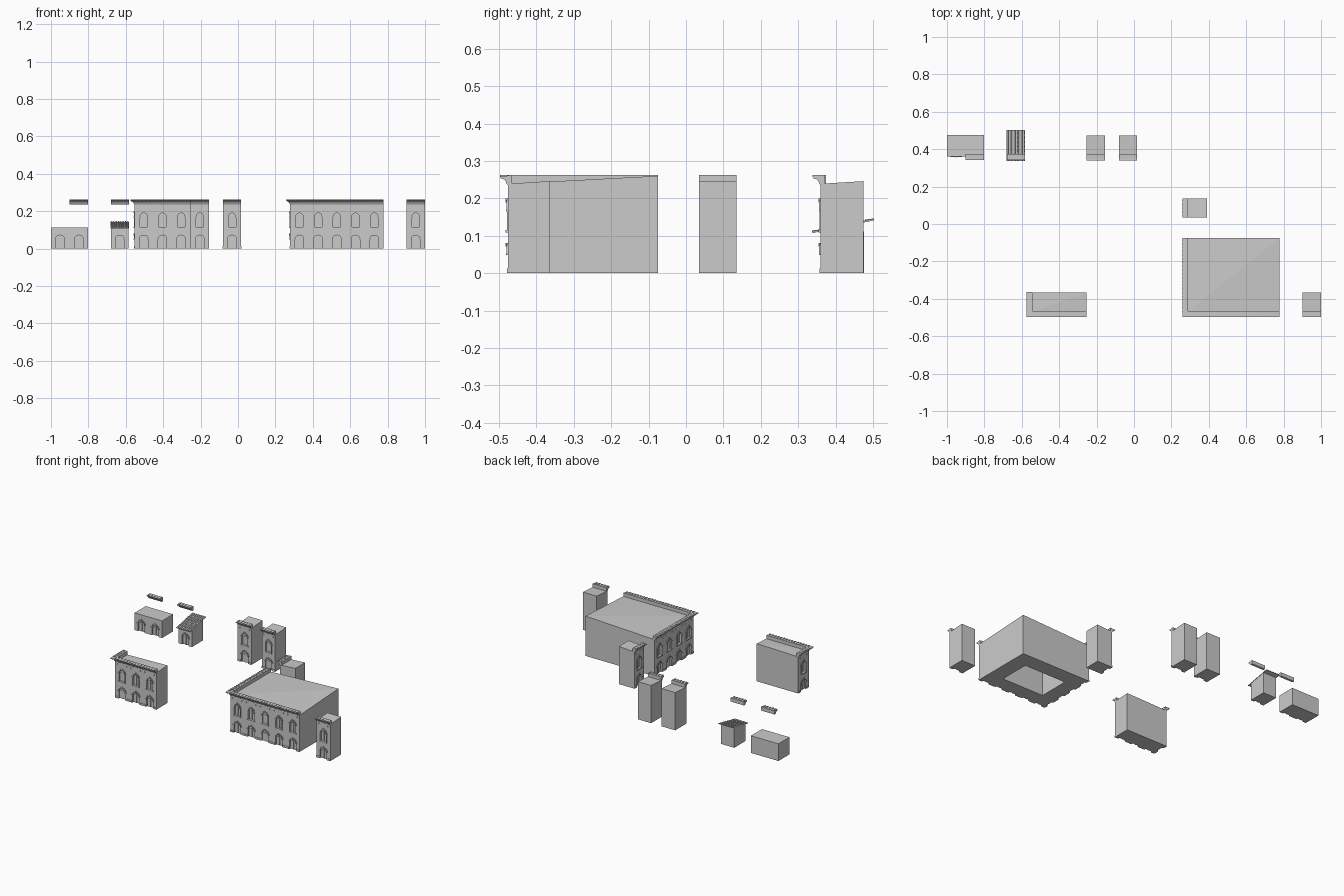
import bpy, bmesh, math
from mathutils import Vector

if "Cube" in bpy.data.objects:
    bpy.data.objects.remove(bpy.data.objects["Cube"])

D = 0.009          # window recess depth
WALL_TOP = 0.239


def finish(name, bm, smooth=False):
    bmesh.ops.recalc_face_normals(bm, faces=bm.faces)
    me = bpy.data.meshes.new(name)
    bm.to_mesh(me)
    bm.free()
    ob = bpy.data.objects.new(name, me)
    bpy.context.collection.objects.link(ob)
    if smooth:
        bpy.context.view_layer.objects.active = ob
        ob.select_set(True)
        bpy.ops.object.shade_smooth_by_angle(angle=math.radians(35))
        ob.select_set(False)
    return ob


def loft(bm, rings, closed=True):
    vr = [[bm.verts.new(p) for p in r] for r in rings]
    n = len(vr[0])
    for a, b in zip(vr, vr[1:]):
        for i in range(n):
            j = (i + 1) % n
            bm.faces.new((a[i], a[j], b[j], b[i]))
    if closed:
        bm.faces.new(vr[0][::-1])
        bm.faces.new(vr[-1])


class Facade:
    """Wall plane: u runs along it, d points outward."""
    def __init__(self, origin, side):
        self.o = Vector((*origin, 0))
        self.u = Vector((1, 0, 0)) if side == "front" else Vector((0, 1, 0))
        self.d = Vector((0, -1, 0)) if side == "front" else Vector((-1, 0, 0))

    def prism(self, bm, pts, d0, d1):
        loft(bm, [[self.o + self.u * u + self.d * d + Vector((0, 0, z)) for u, z in pts]
                  for d in (d0, d1)])

    def box(self, bm, u0, u1, z0, z1, d0, d1):
        self.prism(bm, [(u0, z0), (u1, z0), (u1, z1), (u0, z1)], d0, d1)


def arc(c, spring, r, rise, n=10):
    return [(c + r * math.cos(math.pi * i / n), spring + rise * math.sin(math.pi * i / n))
            for i in range(n + 1)]


def opening(f, cut, trim, c, z0, spring, r, rise, upper):
    # arched recess
    f.prism(cut, [(c - r, z0), (c + r, z0)] + arc(c, spring, r, rise), -D, 0.02)
    # arch moulding
    t = 0.006
    inner = arc(c, spring, r, rise)
    outer = arc(c, spring, r + t, rise + t)
    f.prism(trim, outer + inner[::-1], -0.002, 0.004)
    f.box(trim, c - 0.003, c + 0.003, spring + rise - 0.001, spring + rise + 0.009, -0.002, 0.006)
    for s in (-1, 1):
        a = c + s * (r + t / 2)
        f.box(trim, a - 0.005, a + 0.005, spring - 0.005, spring + 0.001, -0.002, 0.005)
        if upper:
            f.box(trim, a - 0.002, a + 0.002, z0, spring, -0.002, 0.003)
    # mullion and rail
    f.box(trim, c - 0.0015, c + 0.0015, max(z0, 0), spring + rise * 0.95, -D - 0.001, -D + 0.003)
    f.box(trim, c - r, c + r, spring - 0.002, spring + 0.001, -D - 0.001, -D + 0.003)
    if upper:
        f.box(trim, c - r - 0.007, c + r + 0.007, z0 - 0.006, z0, -0.002, 0.006)


def bays(f, cut, trim, n, floors=2):
    for i in range(n):
        c = 0.1 * i + 0.05
        opening(f, cut, trim, c, -0.02, 0.053, 0.023, 0.019, False)
        if floors == 2:
            opening(f, cut, trim, c, 0.115, 0.17, 0.02, 0.02, True)
            for s in (-1, 1):      # small wall vents
                f.box(cut, c + s * 0.034 - 0.003, c + s * 0.034 + 0.003, 0.218, 0.225, -0.005, 0.02)
    if floors == 2:                # base plinth between the openings
        for i in range(n):
            for a, b in ((0, 0.022), (0.078, 0.1)):
                f.box(trim, 0.1 * i + a, 0.1 * i + b, 0, 0.012, -0.002, 0.003)


def carve(ob, cut):
    c = finish("cutter", cut)
    c.hide_render = True
    m = ob.modifiers.new("openings", "BOOLEAN")
    m.operation, m.object, m.solver = "DIFFERENCE", c, "EXACT"
    dg = bpy.context.evaluated_depsgraph_get()
    me = bpy.data.meshes.new_from_object(ob.evaluated_get(dg))
    ob.modifiers.clear()
    ob.data = me
    bpy.data.objects.remove(c)


def cornice(name, path):
    """path: list of ((x, y), outward vector); cove profile swept along it."""
    prof = [(-0.011, 0.238), (0.001, 0.236), (0.004, 0.240), (0.006, 0.246), (0.011, 0.251),
            (0.018, 0.253), (0.021, 0.256), (0.021, 0.260), (0.012, 0.2585),
            (-0.004, 0.262), (-0.011, 0.262)]
    bm = bmesh.new()
    loft(bm, [[(p[0] + o[0] * d, p[1] + o[1] * d, z) for d, z in prof] for p, o in path])
    # small ridge tiles along the top
    for (p, _), (q, _) in zip(path, path[1:]):
        front = abs(p[1] - q[1]) < 1e-6
        f = Facade((min(p[0], q[0]), min(p[1], q[1])), "front" if front else "left")
        n = round((Vector(p) - Vector(q)).length / 0.02)
        for i in range(n):
            f.box(bm, 0.02 * i + 0.007, 0.02 * i + 0.012, 0.257, 0.2625, -0.008, 0.0215)
    finish(name, bm, True)


def block(name, x0, x1, y0, y1, front=0, left=0, tops=None, floors=2, hollow=False, top_cornice=True):
    # walls with a slightly pitched top; tops = front-left, front-right, back-right, back-left
    h = tops or (WALL_TOP, WALL_TOP, 0.246, 0.246)
    xy = [(x0, y0), (x1, y0), (x1, y1), (x0, y1)]
    bm = bmesh.new()
    lo = [bm.verts.new((*p, 0)) for p in xy]
    hi = [bm.verts.new((*p, z)) for p, z in zip(xy, h)]
    bm.faces.new(lo[::-1])
    for i in range(4):
        j = (i + 1) % 4
        bm.faces.new((lo[i], lo[j], hi[j], hi[i]))
    bm.faces.new((hi[0], hi[1], hi[2]))
    bm.faces.new((hi[0], hi[2], hi[3]))
    ob = finish(name + "_walls", bm)
    cut, trim = bmesh.new(), bmesh.new()
    if front:
        bays(Facade((x0 + (x1 - x0 - 0.1 * front) / 2, y0), "front"), cut, trim, front, floors)
    if left:
        bays(Facade((x0, y0 + (y1 - y0 - 0.1 * left) / 2), "left"), cut, trim, left, floors)
    if hollow:                     # open core seen from below
        Facade((x0, y0), "front").box(cut, 0.1, x1 - x0 - 0.1, -0.05, 0.234, -0.1, -(y1 - y0 - 0.1))
    carve(ob, cut)
    finish(name + "_trim", trim)
    if top_cornice:
        path = []
        if left:
            path += [((x0, y1), (-1, 0))]
            path += [((x0, y0), (-1, -1) if front else (-1, 0))]
        if front:
            path += ([] if left else [((x0, y0), (0, -1))]) + [((x1, y0), (0, -1))]
        cornice(name + "_cornice", path)


# main two-street building and corner house
T = WALL_TOP
block("main_building", 0.279, 0.778, -0.476, -0.075, 5, 4, (T, T, 0.26, T), hollow=True)
block("corner_house", -0.553, -0.255, -0.476, -0.365, 3, 1, (T, T, 0.246, T))
# single-bay sections
block("right_tower", 0.9, 1.0, -0.476, -0.365, 1)
block("rear_tower_a", -0.254, -0.154, 0.36, 0.474, 1)
block("rear_tower_b", -0.08, 0.016, 0.36, 0.474, 1)
block("side_tower", 0.279, 0.39, 0.035, 0.135, 0, 1, (T, 0.246, 0.246, T))
# low sections with detached cornices above
block("low_shop", -1.0, -0.802, 0.362, 0.476, 2, 0, (0.112,) * 4, 1, top_cornice=False)
block("tiled_hut", -0.68, -0.585, 0.36, 0.474, 1, 0, (0.111, 0.111, 0.136, 0.136), 1, top_cornice=False)
for name, x in (("shop_cornice", -0.9), ("hut_cornice", -0.68)):
    cornice(name, [((x, 0.363), (0, -1)), ((x + 0.098, 0.363), (0, -1))])

# pitched roof of overlapping half-round tiles
bm = bmesh.new()
Y0, Y1, Z0, Z1 = 0.337, 0.502, 0.107, 0.141
X0, X1, COLS, ROWS = -0.683, -0.583, 8, 7
slope = lambda t: (Y0 + (Y1 - Y0) * t, Z0 + (Z1 - Z0) * t)
rings = []
for x in (X0, X1):
    (ya, za), (yb, zb) = slope(0), slope(1)
    rings.append([(x, ya, za), (x, yb, zb), (x, yb, zb + 0.002), (x, ya, za + 0.002)])
loft(bm, rings)
w = (X1 - X0) / COLS
for c in range(COLS):
    xc = X0 + (c + 0.5) * w
    for r in range(ROWS):
        ends = []
        for t, lift in ((r / ROWS, 0.002), ((r + 1) / ROWS, 0.0)):
            y, z = slope(t)
            ends.append([(xc + px, y, pz + z + 0.001 + lift) for px, pz in arc(0, 0, w * 0.42, 0.0045, 5)])
        loft(bm, ends)
finish("hut_tile_roof", bm, True)
